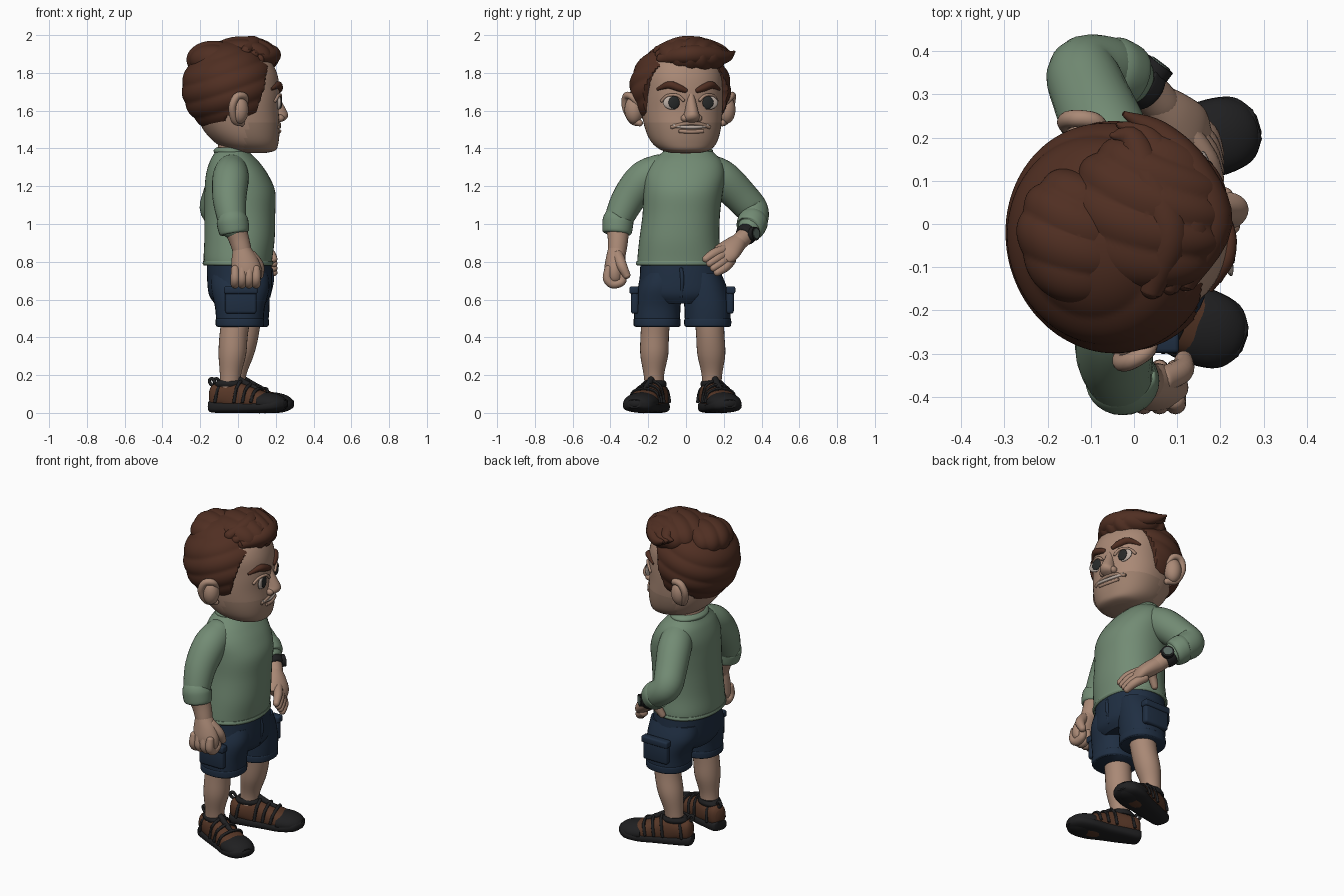
import bpy, bmesh
from math import sin, cos, pi, radians, copysign
from mathutils import Vector, Matrix
from mathutils.bvhtree import BVHTree

if "Cube" in bpy.data.objects:
    bpy.data.objects.remove(bpy.data.objects["Cube"])


def material(name, *rgb):
    mat = bpy.data.materials.new(name)
    mat.use_nodes = True
    mat.diffuse_color = (*rgb, 1)
    mat.node_tree.nodes["Principled BSDF"].inputs["Base Color"].default_value = (*rgb, 1)
    return mat


skin = material("skin", .40, .25, .18)
stubble = material("stubble", .33, .21, .15)
hair = material("hair brown", .08, .028, .016)
shirt = material("shirt green", .17, .26, .175)
navy = material("shorts navy", .014, .028, .055)
leather = material("shoe brown", .095, .038, .02)
black = material("rubber black", .014, .014, .015)
eye_white = material("eye white", .50, .42, .37)
iris_dark = material("iris dark", .02, .022, .022)
dial_grey = material("dial grey green", .10, .14, .12)
X, Y, Z = Vector((1, 0, 0)), Vector((0, 1, 0)), Vector((0, 0, 1))
WORLD = Matrix()
HEAD = Matrix.Translation((-.065, -.035, 0)) @ Matrix.Rotation(radians(13), 4, 'Z')
SIDES = (("right", -1), ("left", 1))
parts = []


def finish(name, bm, mat, frame):
    bmesh.ops.recalc_face_normals(bm, faces=bm.faces)
    mesh = bpy.data.meshes.new(name)
    bm.to_mesh(mesh)
    bm.free()
    mesh.materials.append(mat)
    obj = bpy.data.objects.new(name, mesh)
    bpy.context.collection.objects.link(obj)
    obj.matrix_world = frame
    parts.append(obj)
    return obj


def smooth_path(stations, steps):
    pts = [Vector(s) for s in stations]
    out = []
    for i in range(len(pts) - 1):
        a, b, c, d = pts[max(i - 1, 0)], pts[i], pts[i + 1], pts[min(i + 2, len(pts) - 1)]
        for k in range(steps):
            t = k / steps
            out.append(b + (c - a) * (t / 2) + (a * 2 - b * 5 + c * 4 - d) * (t * t / 2)
                       + (b * 3 - a - c * 3 + d) * (t ** 3 / 2))
    return out + [pts[-1]]


def loft(name, stations, mat, frame=WORLD, axis=None, sides=28, steps=5, power=1, ref=Y):
    """Skin elliptical rings (x, y, z, radius, radius) along a smooth path."""
    path = smooth_path(stations, steps)
    centres = [Vector(p[:3]) for p in path]
    bm = bmesh.new()
    rings = []
    for i, p in enumerate(path):
        t = axis or (centres[min(i + 1, len(path) - 1)] - centres[max(i - 1, 0)]).normalized()
        u = ref.cross(t).normalized()
        v = t.cross(u)
        ring = []
        for k in range(sides):
            c, s = cos(2 * pi * k / sides), sin(2 * pi * k / sides)
            c, s = copysign(abs(c) ** power, c), copysign(abs(s) ** power, s)
            ring.append(bm.verts.new(centres[i] + u * (c * max(p[3], .001)) + v * (s * max(p[4], .001))))
        rings.append(ring)
    for low, high in zip(rings, rings[1:]):
        for k in range(sides):
            j = (k + 1) % sides
            bm.faces.new((low[k], low[j], high[j], high[k]))
    bm.faces.new(rings[0])
    bm.faces.new(rings[-1])
    return finish(name, bm, mat, frame)


def tube(name, points, mat, frame=WORLD, sides=14, steps=5, ref=Y):
    """Round-ended tube through (x, y, z, radius) points."""
    def cap(end, inner):
        out = (Vector(end[:3]) - Vector(inner[:3])).normalized() * end[3]
        return [(*(Vector(end[:3]) + out * sin(a)), end[3] * cos(a)) for a in (1.5, 1.1, .6)]
    full = cap(points[0], points[1]) + list(points) + cap(points[-1], points[-2])[::-1]
    return loft(name, [(*p, p[-1]) for p in full], mat, frame, sides=sides, steps=steps, ref=ref)


def ball(name, centre, radii, mat, frame=WORLD, detail=24, deform=None):
    bm = bmesh.new()
    bmesh.ops.create_uvsphere(bm, u_segments=detail, v_segments=detail * 2 // 3, radius=1)
    for v in bm.verts:
        scaled = Vector(a * b for a, b in zip(v.co, radii))
        v.co = Vector(centre) + (deform(scaled) if deform else scaled)
    return finish(name, bm, mat, frame)


def box(name, centre, size, mat, bevel):
    bm = bmesh.new()
    bmesh.ops.create_cube(bm, size=1)
    bmesh.ops.scale(bm, vec=size, verts=bm.verts)
    bmesh.ops.bevel(bm, geom=bm.edges, offset=bevel, segments=3, affect='EDGES', profile=.5)
    return finish(name, bm, mat, Matrix.Translation(centre))


# Head, with the beard area coloured by height
head = loft("head", [(.15, 0, 1.375, .06, .07), (.145, 0, 1.39, .12, .125), (.115, 0, 1.43, .165, .17),
                     (.085, 0, 1.5, .2, .197), (.06, 0, 1.6, .22, .212), (.06, 0, 1.7, .225, .212),
                     (.05, 0, 1.8, .22, .21), (.04, 0, 1.88, .18, .17), (.03, 0, 1.93, .08, .08)],
            skin, HEAD, axis=Z, sides=56, power=.9)
head.data.materials.append(stubble)
for poly in head.data.polygons:
    if poly.center.x > .07 and poly.center.z < 1.53:
        poly.material_index = 1
surface = BVHTree.FromPolygons([v.co for v in head.data.vertices], [p.vertices for p in head.data.polygons])


def on_face(y, z, lift=0):
    hit = surface.ray_cast(Vector((1, y, z)), -X)[0]
    return Vector((hit.x + lift, y, z))


loft("neck", [(-.025, .005, 1.34, .095, .115), (-.02, 0, 1.42, .085, .105), (-.01, 0, 1.5, .085, .105)],
     skin, axis=Z)

# Nose, mouth, eyes and ears
loft("nose", [(.265, 0, 1.71, .012, .012), (.275, 0, 1.65, .028, .025), (.285, 0, 1.595, .048, .036),
              (.285, 0, 1.57, .052, .044), (.28, 0, 1.55, .042, .042), (.275, 0, 1.537, .015, .025)],
     skin, HEAD, axis=Z)
tube("mouth", [(*on_face(y, 1.512 + y * y), .009) for y in (-.09, -.04, 0, .04, .09)], eye_white, HEAD, ref=Z)
tube("lower_lip", [(*on_face(y, 1.488 + y * y), .01) for y in (-.06, 0, .06)], skin, HEAD, ref=Z)
tube("moustache", [(*on_face(y, 1.533 - y * y * 2), .01) for y in (-.1, -.05, 0, .05, .1)], stubble, HEAD, ref=Z)
for side, s in SIDES:
    ball(side + "_nostril", (.285, s * .037, 1.56), (.025, .02, .02), skin, HEAD)
    ball(side + "_eye", on_face(s * .097, 1.642), (.012, .052, .037), eye_white, HEAD)
    ball(side + "_iris", on_face(s * .092, 1.643, .009), (.008, .03, .034), iris_dark, HEAD)
    tube(side + "_upper_eyelid", [(*on_face(s * y, z, .006), .008) for y, z in
                                  ((.045, 1.655), (.07, 1.678), (.1, 1.684), (.13, 1.676), (.15, 1.652))],
         skin, HEAD, ref=Z)
    tube(side + "_eyebrow", [(*on_face(s * y, z), r) for y, z, r in
                             ((.035, 1.708, .014), (.07, 1.722, .02), (.115, 1.736, .02), (.165, 1.715, .008))],
         hair, HEAD, ref=Z)
    ball(side + "_ear", (.015, s * .25, 1.605), (.05, .05, .075), skin, HEAD)
    tube(side + "_ear_rim", [(.05, s * .23, 1.63, .016), (.04, s * .27, 1.675, .018), (-.005, s * .288, 1.675, .02),
                             (-.03, s * .285, 1.62, .02), (-.01, s * .255, 1.55, .02), (.035, s * .225, 1.535, .018)],
         skin, HEAD)


# Hair: a grooved cap tucked in below the hairline, with a swept-over top
def cap_shape(p):
    z = p.z + 1.72
    x = p.x + .02
    line = .13 + (z - 1.62) * .3 if z > 1.57 else -.04
    hidden = min(max((x - line) / .015, 0), 1) if z < 1.84 else 0
    groove = 1 + .03 * (abs(sin((p.z - .35 * p.x) * 32)) - .6)
    return p * groove * (1 - .3 * hidden)


def top_shape(p):
    return p * (1 + .06 * (abs(sin((p.x * .6 + p.y + p.x * p.y * 2) * 34)) - .6))


ball("hair_cap", (.02, 0, 1.72), (.25, .268, .245), hair, HEAD, 120, cap_shape)
ball("hair_top", (.105, .035, 1.885), (.185, .19, .108), hair, HEAD, 96, top_shape)
ball("hair_crown", (-.06, .02, 1.87), (.14, .16, .1), hair, HEAD, 96, top_shape)
for i in range(3):
    tube("hair_sweep", [(.16 - i * .04, -.13, 1.875 + i * .02, .03), (.245 - i * .05, -.02, 1.895 + i * .025, .05),
                        (.225 - i * .05, .11, 1.895 + i * .02, .048), (.17 - i * .03, .21, 1.885 + i * .012, .034),
                        (.11 - i * .02, .27 - i * .02, 1.91, .008)], hair, HEAD, ref=Z)

# Shirt body with collar and hem bands
loft("shirt_body", [(0, -.035, .785, .178, .222), (0, -.035, .82, .182, .222), (.008, -.035, .92, .186, .212),
                    (.01, -.025, 1.05, .187, .205), (.01, -.015, 1.17, .187, .21), (-.005, -.005, 1.26, .165, .213),
                    (-.02, .005, 1.33, .13, .187), (-.03, .01, 1.375, .095, .14), (-.035, .01, 1.4, .075, .11)],
     shirt, axis=Z, sides=48, power=.92)
loft("shirt_collar", [(-.033, .01, 1.375, .092, .13), (-.033, .01, 1.39, .096, .132), (-.033, .01, 1.405, .082, .117)],
     shirt, axis=Z, sides=40)
loft("shirt_hem", [(0, -.035, .78, .18, .224), (0, -.035, .79, .187, .23), (0, -.035, .803, .184, .226)],
     shirt, axis=Z, sides=48, power=.92)

# Arms: the right one hangs, the left one bends to the hip
tube("right_sleeve", [(-.035, -.15, 1.28, .088), (-.04, -.225, 1.235, .096), (-.045, -.3, 1.14, .09),
                      (-.035, -.35, 1.04, .078), (-.025, -.362, .99, .07)], shirt, sides=28)
tube("left_sleeve", [(-.035, .13, 1.28, .088), (-.06, .2, 1.235, .096), (-.1, .295, 1.14, .09),
                     (-.115, .35, 1.075, .085), (-.06, .358, 1.02, .076), (-.02, .342, .985, .066)],
     shirt, sides=28)
loft("right_cuff", [(-.032, -.357, 1.025, .075, .075), (-.03, -.36, 1.015, .084, .082),
                    (-.02, -.364, .96, .08, .078), (-.018, -.365, .948, .068, .068)], shirt)
loft("left_cuff", [(-.06, .357, 1.018, .07, .07), (-.05, .354, 1.012, .081, .081),
                   (-.015, .34, .98, .076, .076), (-.005, .335, .972, .062, .062)], shirt)
tube("right_forearm", [(-.02, -.362, .99, .06), (.005, -.36, .92, .054), (.025, -.365, .85, .048)], skin, sides=24)
tube("left_forearm", [(-.04, .35, 1, .055), (.015, .325, .95, .047), (.06, .28, .905, .045)], skin, sides=24)

# Hands
loft("right_palm", [(.02, -.365, .88, .045, .045), (.035, -.372, .82, .068, .052), (.045, -.378, .76, .08, .055),
                    (.045, -.378, .71, .075, .05), (.045, -.375, .68, .05, .03)], skin, axis=Z)
loft("left_palm", [(.05, .285, .91, .044, .044), (.09, .25, .88, .045, .06), (.125, .215, .85, .04, .07),
                   (.145, .185, .825, .03, .06)], skin)
for i in range(4):
    x = -.015 + i * .037
    tube("right_finger", [(x, -.41, .76, .022), (x, -.415, .71, .025), (x, -.385, .682, .024),
                          (x, -.34, .695, .022), (x, -.335, .73, .02)], skin, ref=X)
    y, z = .105 + i * .02, .835 - i * .024
    tube("left_finger", [(.125, .215 + i * .008, .868 - i * .02, .026), (.17, y + .045, z + .01, .025),
                         (.19, y, z - .02, .019)], skin, ref=Z)
tube("right_thumb", [(.07, -.36, .83, .03), (.11, -.34, .78, .028), (.115, -.315, .73, .021)], skin)
tube("left_thumb", [(.08, .25, .9, .028), (.05, .22, .86, .026), (.02, .205, .81, .02)], skin)

# Watch on the left wrist
loft("watch_band", [(.005, .333, .96, .05, .05), (.01, .329, .955, .056, .056), (.03, .312, .938, .055, .055),
                    (.036, .307, .933, .048, .048)], black)
out = Vector((.6, .8, .05)).normalized()
wrist = Vector((.022, .318, .946))
for name, near, far, radius, mat in (("watch_case", .04, .066, .036, black), ("watch_dial", .064, .069, .026, dial_grey)):
    loft(name, [(*(wrist + out * d), radius, radius) for d in (near, far)], mat, ref=Z, steps=1)

# Shorts, cargo pockets and legs
loft("shorts_hips", [(.01, -.027, .58, .135, .16), (.01, -.027, .63, .165, .225), (.008, -.027, .72, .172, .218),
                     (.005, -.03, .82, .17, .21)], navy, axis=Z, sides=40, power=.9)
for side, s, x, y in (("right", -1, .01, -.153), ("left", 1, .035, .115)):
    loft(side + "_shorts_leg", [(x, y, .455, .118, .114), (x, y, .47, .124, .12), (x, y - s * .002, .56, .132, .122),
                                (.012, y - s * .015, .66, .155, .118), (.01, y - s * .03, .74, .15, .1)],
         navy, axis=Z, power=.88)
    loft(side + "_shorts_hem", [(x, y, .458, .123, .119), (x, y, .465, .128, .124), (x, y, .495, .128, .124),
                                (x, y, .5, .122, .118)], navy, axis=Z, power=.88)
    box(side + "_cargo_pocket", (x + .005, y + s * .118, .59), (.165, .04, .13), navy, .014)
    box(side + "_pocket_flap", (x + .005, y + s * .122, .65), (.178, .048, .04), navy, .01)
tube("shorts_fly", [(.174, -.025, .76, .01), (.18, -.02, .7, .01), (.165, -.025, .62, .008)], navy)
loft("right_leg", [(0, -.155, .56, .078, .078), (-.022, -.165, .42, .075, .075), (-.03, -.168, .31, .073, .074),
                   (-.04, -.17, .2, .056, .054), (-.045, -.165, .1, .055, .05)], skin, axis=Z)
loft("left_leg", [(.05, .12, .56, .078, .078), (.035, .128, .42, .076, .075), (.012, .134, .31, .073, .074),
                  (-.012, .137, .2, .056, .054), (-.02, .135, .1, .055, .05)], skin, axis=Z)

# Shoes: sole, upper, toe cap, straps, laces and heel loop
for side, x, y, turn in (("right", -.045, -.165, -20), ("left", -.018, .138, 17)):
    frame = Matrix.Translation((x, y, 0)) @ Matrix.Rotation(radians(turn), 4, 'Z')
    loft(side + "_sole", [(-.11, 0, .04, .022, .03), (-.095, 0, .033, .031, .05), (0, 0, .03, .03, .064),
                          (.1, 0, .03, .03, .074), (.2, 0, .033, .031, .09), (.28, 0, .042, .032, .078),
                          (.318, 0, .048, .022, .035)], black, frame, axis=X, power=.7)
    loft(side + "_shoe_upper", [(-.105, 0, .09, .04, .03), (-.085, 0, .09, .062, .05), (-.03, 0, .09, .066, .06),
                                (.04, 0, .085, .082, .064), (.1, 0, .075, .072, .07), (.17, 0, .06, .062, .08),
                                (.25, 0, .05, .045, .07)], leather, frame, axis=X, power=.85)
    loft(side + "_toe_cap", [(.18, 0, .055, .05, .088), (.205, 0, .055, .055, .09), (.26, 0, .052, .05, .083),
                             (.3, 0, .05, .035, .058), (.322, 0, .05, .012, .02)], black, frame, axis=X)
    loft(side + "_shoe_collar", [(-.002, 0, .14, .075, .056), (-.002, 0, .155, .078, .06), (-.002, 0, .172, .062, .052)],
         black, frame, axis=Z)
    for at, high, wide in ((-.06, .15, .061), (.05, .168, .069), (.1, .148, .074), (.15, .128, .081)):
        arc = [radians(a) for a in range(0, 181, 30)]
        tube(side + "_strap", [(at + .02 * sin(a), wide * cos(a), .06 + (high - .06) * sin(a) ** .7, .009) for a in arc],
             black, frame, ref=X, sides=8, steps=3)
    tube(side + "_lace", [(.16, 0, .125, .012), (.1, 0, .152, .016), (.05, 0, .178, .018)], black, frame)
    tube(side + "_heel_loop", [(-.085, 0, .14, .008), (-.108, 0, .155, .009), (-.112, 0, .175, .009),
                               (-.095, 0, .18, .009), (-.08, 0, .16, .008)], black, frame)

# Smooth shading with sharp rims
bpy.ops.object.select_all(action='DESELECT')
for part in parts:
    part.select_set(True)
bpy.context.view_layer.objects.active = head
bpy.ops.object.shade_smooth_by_angle(angle=radians(45))
